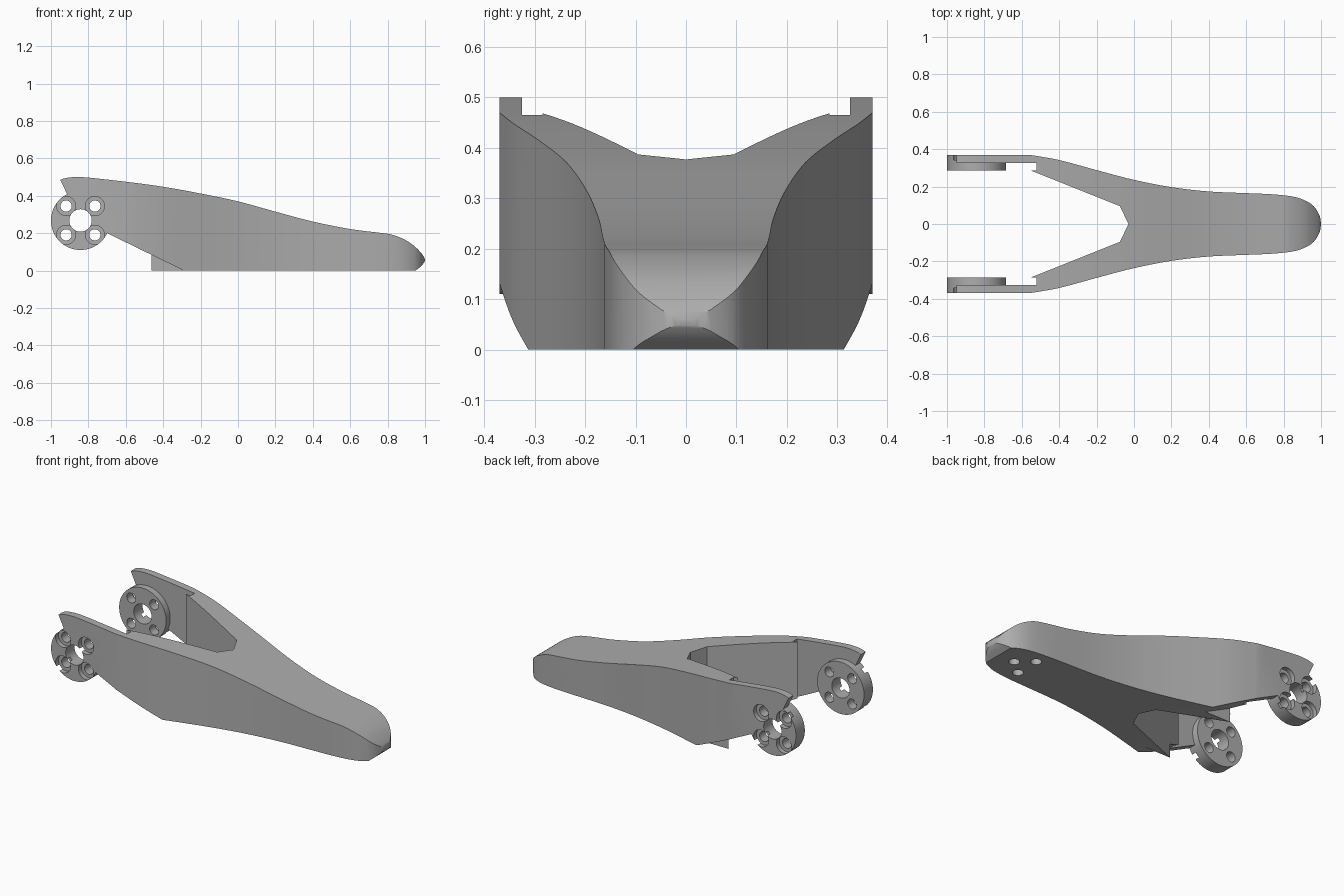
import bpy, bmesh, math
from mathutils import Matrix

cube = bpy.data.objects.get("Cube")
if cube:
    bpy.data.objects.remove(cube, do_unlink=True)

grey = bpy.data.materials.new("light_grey")
grey.use_nodes = True
grey.diffuse_color = (0.42, 0.42, 0.42, 1)
grey.node_tree.nodes["Principled BSDF"].inputs["Base Color"].default_value = (0.42, 0.42, 0.42, 1)


def smooth_path(pts, steps=5):
    """Smooth curve through the given points."""
    out = []
    for i in range(len(pts) - 1):
        p0, p1, p2, p3 = pts[max(i - 1, 0)], pts[i], pts[i + 1], pts[min(i + 2, len(pts) - 1)]
        for s in range(steps):
            t = s / steps
            out.append(tuple(0.5 * (2 * b + (c - a) * t + (2 * a - 5 * b + 4 * c - d) * t ** 2
                                    + (3 * b - a - 3 * c + d) * t ** 3)
                             for a, b, c, d in zip(p0, p1, p2, p3)))
    return out + [pts[-1]]


def finish(name, bm):
    bmesh.ops.recalc_face_normals(bm, faces=bm.faces)
    mesh = bpy.data.meshes.new(name)
    bm.to_mesh(mesh)
    bm.free()
    mesh.materials.append(grey)
    obj = bpy.data.objects.new(name, mesh)
    bpy.context.collection.objects.link(obj)
    return obj


def prism(name, pts, axis, lo, hi):
    """Extrude a flat outline along y or z."""
    bm = bmesh.new()
    place = (lambda a, b: (a, lo, b)) if axis == 'y' else (lambda a, b: (a, b, lo))
    face = bm.faces.new([bm.verts.new(place(*p)) for p in pts])
    new = bmesh.ops.extrude_face_region(bm, geom=[face])["geom"]
    move = (0, hi - lo, 0) if axis == 'y' else (0, 0, hi - lo)
    bmesh.ops.translate(bm, verts=[v for v in new if isinstance(v, bmesh.types.BMVert)], vec=move)
    return finish(name, bm)


def cylinder(name, axis, a, b, r, lo, hi, sides=48):
    bm = bmesh.new()
    mid = (lo + hi) / 2
    if axis == 'y':
        m = Matrix.Translation((a, mid, b)) @ Matrix.Rotation(math.pi / 2, 4, 'X')
    else:
        m = Matrix.Translation((a, b, mid))
    bmesh.ops.create_cone(bm, cap_ends=True, segments=sides, radius1=r, radius2=r,
                          depth=abs(hi - lo), matrix=m)
    return finish(name, bm)


def combine(obj, other, op):
    mod = obj.modifiers.new(op, 'BOOLEAN')
    mod.operation, mod.object, mod.solver = op, other, 'EXACT'
    bpy.context.view_layer.objects.active = obj
    bpy.ops.object.modifier_apply(modifier=mod.name)
    bpy.data.objects.remove(other, do_unlink=True)


# Forked plan outline, mirrored across the centre line
inner = [(-0.03, 0), (-0.075, 0.095), (-0.55, 0.285), (-0.52, 0.285), (-0.52, 0.325),
         (-1.05, 0.325), (-1.05, 0.37)]
outer = smooth_path([(-0.56, 0.37), (-0.4, 0.342), (-0.2, 0.288), (0, 0.236), (0.2, 0.197),
                     (0.4, 0.174), (0.6, 0.165), (0.75, 0.158), (0.87, 0.142), (0.95, 0.105),
                     (0.99, 0.05), (1, 0)])
half = inner + outer
body = prism("forked_arm", half + [(x, -y) for x, y in half[-2:0:-1]], 'z', -0.1, 0.7)

# Side silhouette with the sloping top and rounded nose
top = smooth_path([(-0.95, 0.485), (-0.92, 0.495), (-0.87, 0.5), (-0.8, 0.497), (-0.6, 0.475),
                   (-0.4, 0.448), (-0.2, 0.412), (0, 0.37), (0.2, 0.315), (0.4, 0.262),
                   (0.6, 0.222), (0.75, 0.203), (0.83, 0.19), (0.91, 0.155), (0.97, 0.105),
                   (0.999, 0.06), (0.985, 0.03), (0.95, 0)])
side = prism("side_cutter", top + [(-0.9, 0), (-0.9, 0.38)], 'y', -0.6, 0.6)
combine(body, side, 'INTERSECT')

hub_x, hub_z, bolt = -0.842, 0.268, 0.077
for s in (-1, 1):
    # Sloped underside of each fork arm
    slope = [(-0.29, 0), (-1.2, 0.444), (-1.2, -0.2), (0.12, -0.2)]
    combine(body, prism("slope_cutter", slope, 'y', *sorted((s * 0.25, s * 0.6))), 'DIFFERENCE')
    # Round hub with centre bore and four counterbored bolt holes
    hub = cylinder("hub", 'y', hub_x, hub_z, 0.158, s * 0.285, s * 0.37, 64)
    combine(body, hub, 'UNION')
    combine(body, cylinder("bore", 'y', hub_x, hub_z, 0.06, s * 0.2, s * 0.45), 'DIFFERENCE')
    for dx in (-bolt, bolt):
        for dz in (-bolt, bolt):
            for r, depth in ((0.03, 0.2), (0.051, 0.342)):
                hole = cylinder("bolt_hole", 'y', hub_x + dx, hub_z + dz, r, s * depth, s * 0.45, 32)
                combine(body, hole, 'DIFFERENCE')

# Three blind holes under the nose
for x, y in ((0.75, 0.076), (0.75, -0.076), (0.84, 0)):
    combine(body, cylinder("nose_hole", 'z', x, y, 0.03, -0.1, 0.1, 32), 'DIFFERENCE')

bpy.ops.object.select_all(action='DESELECT')
body.select_set(True)
bpy.context.view_layer.objects.active = body
bpy.ops.object.shade_smooth_by_angle(angle=math.radians(30))
